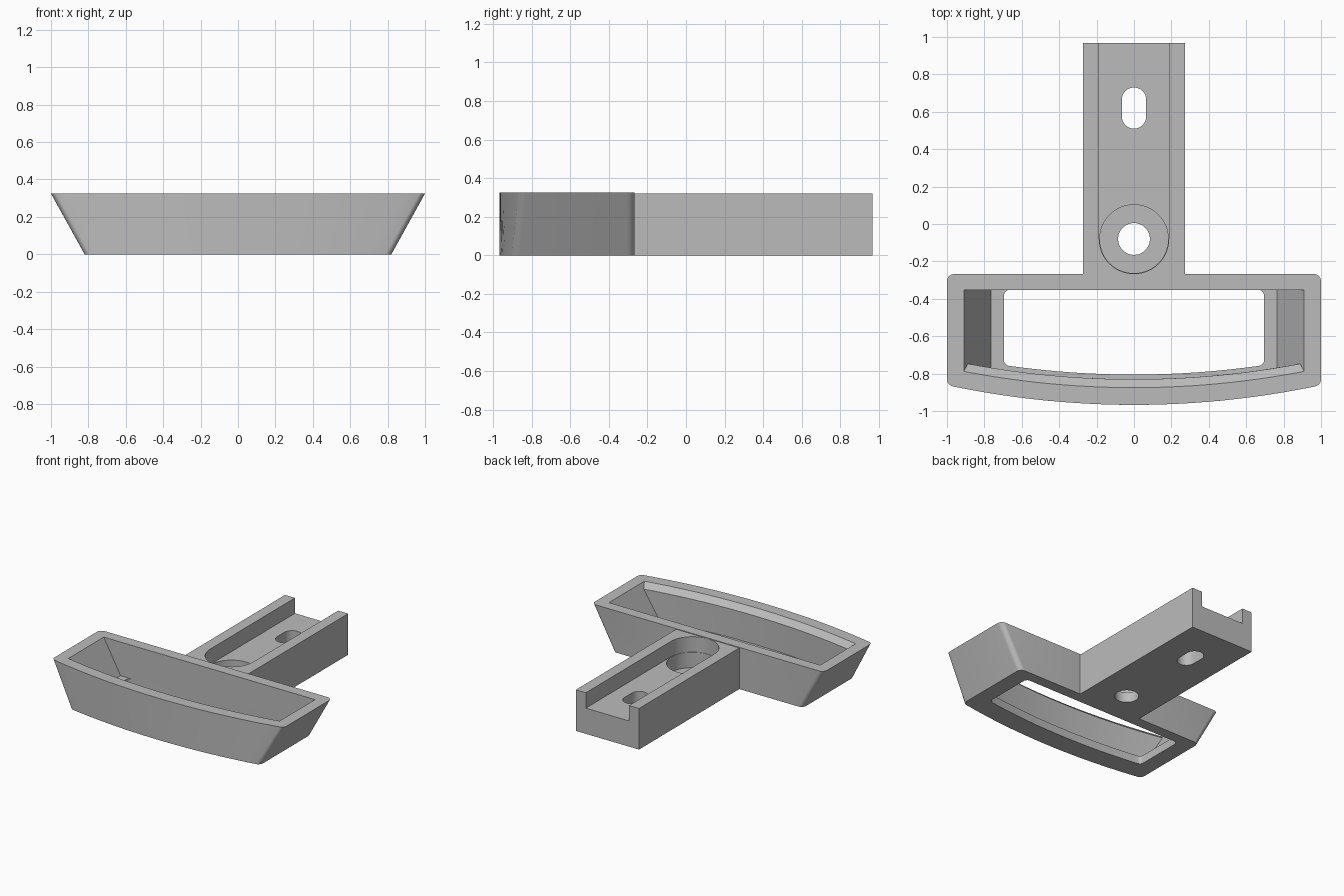
import bpy, bmesh, math

cube = bpy.data.objects.get("Cube")
if cube:
    bpy.data.objects.remove(cube, do_unlink=True)

grey = bpy.data.materials.new("mid_grey")
grey.use_nodes = True
COLOUR = (0.5, 0.5, 0.5, 1)
grey.diffuse_color = COLOUR
grey.node_tree.nodes["Principled BSDF"].inputs["Base Color"].default_value = COLOUR

BOW = 4.8          # radius of the bowed front
BACK = -0.267      # rear face of the tray
HOLE_Y = -0.08     # centre of the round recess


def arc(cx, cy, r, a0, a1, steps):
    if r == 0:
        return [(cx, cy)]
    angles = [a0 + (a1 - a0) * i / steps for i in range(steps + 1)]
    return [(cx + r * math.cos(a), cy + r * math.sin(a)) for a in angles]


def bowed_outline(half, front, back, r):
    """Rounded rectangle whose front edge is a shallow arc."""
    yc = front + BOW
    cx = half - r
    cy = yc - math.sqrt((BOW - r) ** 2 - cx ** 2)
    a = math.atan2(cy - yc, cx)
    right = arc(cx, cy, r, a, 0, 6) + arc(cx, back - r, r, 0, math.pi / 2, 6)
    left = [(-x, y) for x, y in reversed(right)]
    bow = arc(0, yc, BOW, -math.pi - a, a, 24)[1:-1]
    return right + left + bow


def capsule(y0, y1, r):
    """Slot running along y; a circle when both ends meet."""
    return arc(0, y1, r, 0, math.pi, 24) + arc(0, y0, r, math.pi, 2 * math.pi, 24)


def loft(name, levels):
    """Solid through matching outlines, given as (z, outline) pairs."""
    bm = bmesh.new()
    rings = [[bm.verts.new((x, y, z)) for x, y in pts] for z, pts in levels]
    n = len(rings[0])
    bm.faces.new(rings[0][::-1])
    bm.faces.new(rings[-1])
    for low, high in zip(rings, rings[1:]):
        for i in range(n):
            j = (i + 1) % n
            bm.faces.new((low[i], low[j], high[j], high[i]))
    bmesh.ops.remove_doubles(bm, verts=bm.verts, dist=1e-5)
    bmesh.ops.recalc_face_normals(bm, faces=bm.faces)
    mesh = bpy.data.meshes.new(name)
    bm.to_mesh(mesh)
    bm.free()
    mesh.materials.append(grey)
    obj = bpy.data.objects.new(name, mesh)
    bpy.context.collection.objects.link(obj)
    return obj


def prism(name, outline, z0, z1):
    return loft(name, [(z0, outline), (z1, outline)])


def combine(target, tool, operation):
    """Apply a boolean and discard the tool."""
    tool.hide_render = True
    mod = target.modifiers.new(operation, "BOOLEAN")
    mod.operation, mod.solver, mod.object = operation, "EXACT", tool
    bpy.context.view_layer.update()
    graph = bpy.context.evaluated_depsgraph_get()
    mesh = bpy.data.meshes.new_from_object(target.evaluated_get(graph))
    target.modifiers.clear()
    target.data = mesh
    bpy.data.objects.remove(tool, do_unlink=True)


# Flared tray with a bowed front
bracket = loft("tray_bracket", [
    (0, bowed_outline(0.82, -0.967, BACK, 0.04)),
    (0.325, bowed_outline(1.0, -0.967, BACK, 0.04))])

# Arm joined to the back of the tray
arm = prism("arm", [(-0.272, -0.31), (0.272, -0.31), (0.272, 0.967), (-0.272, 0.967)], 0, 0.32)
combine(bracket, arm, "UNION")

# Tray cavity with sloped ends and a chamfered front lip
cavity = loft("cavity_cutter", [
    (0.063, bowed_outline(0.765, -0.83, -0.352, 0)),
    (0.285, bowed_outline(0.888, -0.83, -0.352, 0)),
    (0.325, bowed_outline(0.91, -0.875, -0.352, 0)),
    (0.365, bowed_outline(0.932, -0.92, -0.352, 0))])
combine(bracket, cavity, "DIFFERENCE")

# Window through the tray floor, leaving a narrow ledge
window = prism("window_cutter", bowed_outline(0.695, -0.805, -0.352, 0.03), -0.1, 0.15)
combine(bracket, window, "DIFFERENCE")

# Arm channel, round recess, screw hole and adjustment slot
for name, outline, z0 in (
        ("channel_cutter", capsule(HOLE_Y, 1.3, 0.186), 0.2),
        ("recess_cutter", capsule(HOLE_Y, HOLE_Y, 0.183), 0.08),
        ("hole_cutter", capsule(HOLE_Y, HOLE_Y, 0.085), -0.1),
        ("slot_cutter", capsule(0.575, 0.665, 0.065), -0.1)):
    combine(bracket, prism(name, outline, z0, 0.5), "DIFFERENCE")

# Smooth the curved walls and keep the edges crisp
bpy.ops.object.select_all(action="DESELECT")
bracket.select_set(True)
bpy.context.view_layer.objects.active = bracket
bpy.ops.object.shade_smooth_by_angle(angle=math.radians(25))
